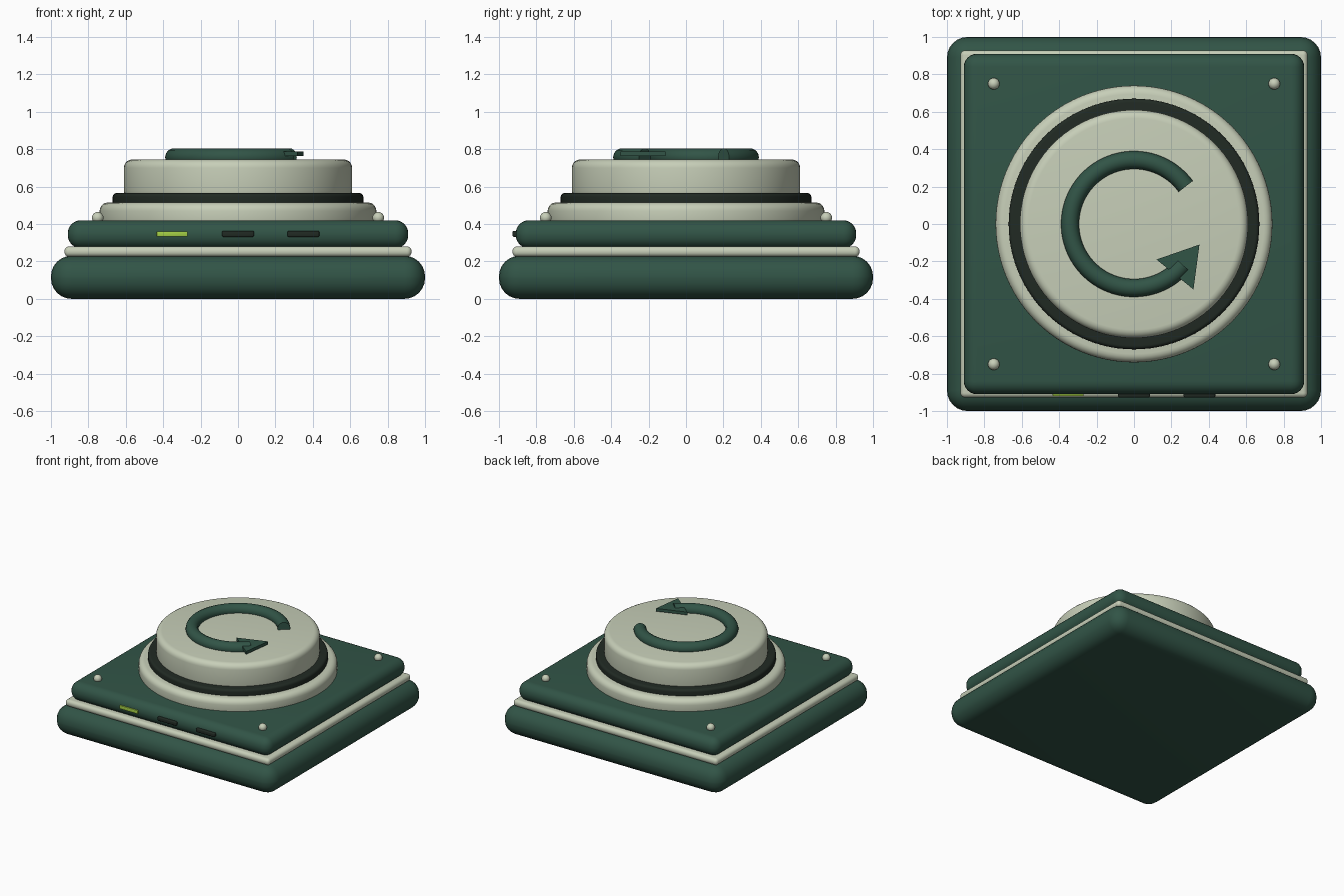
import bpy
import math

if "Cube" in bpy.data.objects:
    bpy.data.objects.remove(bpy.data.objects["Cube"])


def material(name, rgb):
    m = bpy.data.materials.new(name)
    m.diffuse_color = (*rgb, 1)
    m.use_nodes = True
    m.node_tree.nodes["Principled BSDF"].inputs["Base Color"].default_value = m.diffuse_color
    return m


GREEN = material("deep green", (0.031, 0.089, 0.062))
CREAM = material("pale sage", (0.57, 0.62, 0.48))
DARK = material("dark green black", (0.015, 0.023, 0.017))
LIME = material("lime", (0.38, 0.63, 0.06))


def finish(obj, name, mat, bevel=0, segments=6):
    """Name, colour, round the edges and smooth the object."""
    obj.name = name
    obj.data.materials.clear()
    obj.data.materials.append(mat)
    if bevel:
        mod = obj.modifiers.new("rounding", 'BEVEL')
        mod.width = bevel
        mod.segments = segments
        mod.limit_method = 'ANGLE'
        mod.angle_limit = math.radians(40)
        bpy.ops.object.modifier_apply(modifier=mod.name)
    bpy.ops.object.shade_smooth_by_angle(angle=math.radians(35))
    return obj


def box(name, mat, center, size, bevel=0, segments=6):
    bpy.ops.mesh.primitive_cube_add(size=1, location=center)
    obj = bpy.context.object
    obj.scale = size
    bpy.ops.object.transform_apply(location=False, rotation=False, scale=True)
    return finish(obj, name, mat, bevel, segments)


def slab(name, mat, half, z0, z1, bevel):
    return box(name, mat, (0, 0, (z0 + z1) / 2), (2 * half, 2 * half, z1 - z0), bevel)


def disc(name, mat, radius, z0, z1, bevel):
    bpy.ops.mesh.primitive_cylinder_add(vertices=96, radius=radius, depth=z1 - z0,
                                        location=(0, 0, (z0 + z1) / 2))
    return finish(bpy.context.object, name, mat, bevel, 5)


# Square housing: base, trim strip and upper plate
slab("base", GREEN, 1.0, 0.0, 0.23, 0.11)
slab("trim_strip", CREAM, 0.928, 0.225, 0.28, 0.025)
slab("upper_plate", GREEN, 0.91, 0.27, 0.42, 0.07)

# Round push button with collar and gasket
disc("collar", CREAM, 0.74, 0.38, 0.515, 0.045)
disc("gasket", DARK, 0.67, 0.48, 0.565, 0.02)
disc("button_cap", CREAM, 0.61, 0.53, 0.745, 0.045)

# Corner rivets
for x in (-0.75, 0.75):
    for y in (-0.75, 0.75):
        bpy.ops.mesh.primitive_uv_sphere_add(segments=20, ring_count=12, radius=0.031,
                                             location=(x, y, 0.433))
        finish(bpy.context.object, "rivet", CREAM)

# Indicator light and two slots on the front edge
box("indicator_light", LIME, (-0.352, -0.902, 0.347), (0.165, 0.036, 0.028), 0.003, 2)
for x in (0.0, 0.35):
    box("front_slot", DARK, (x, -0.905, 0.347), (0.17, 0.044, 0.032), 0.007, 3)

# Open ring of the circular arrow: a round tube along an arc
START, END, STEPS = math.radians(36), math.radians(320), 64
curve = bpy.data.curves.new("arrow_ring", 'CURVE')
curve.dimensions = '3D'
curve.bevel_depth = 0.048
curve.bevel_resolution = 5
curve.use_fill_caps = True
spline = curve.splines.new('POLY')
spline.points.add(STEPS)
for i, p in enumerate(spline.points):
    a = START + (END - START) * i / STEPS
    p.co = (0.342 * math.cos(a), 0.342 * math.sin(a), 0.757, 1)
ring = bpy.data.objects.new("arrow_ring", curve)
bpy.context.collection.objects.link(ring)
bpy.ops.object.select_all(action='DESELECT')
ring.select_set(True)
bpy.context.view_layer.objects.active = ring
bpy.ops.object.convert(target='MESH')
finish(bpy.context.object, "arrow_ring", GREEN)

# Flat triangular arrow head
corners = [(0.35, -0.11), (0.12, -0.19), (0.318, -0.35)]
verts = [(x, y, z) for z in (0.763, 0.787) for x, y in corners]
faces = [(2, 1, 0), (3, 4, 5)] + [(i, (i + 1) % 3, (i + 1) % 3 + 3, i + 3) for i in range(3)]
mesh = bpy.data.meshes.new("arrow_head")
mesh.from_pydata(verts, [], faces)
mesh.materials.append(GREEN)
head = bpy.data.objects.new("arrow_head", mesh)
bpy.context.collection.objects.link(head)
